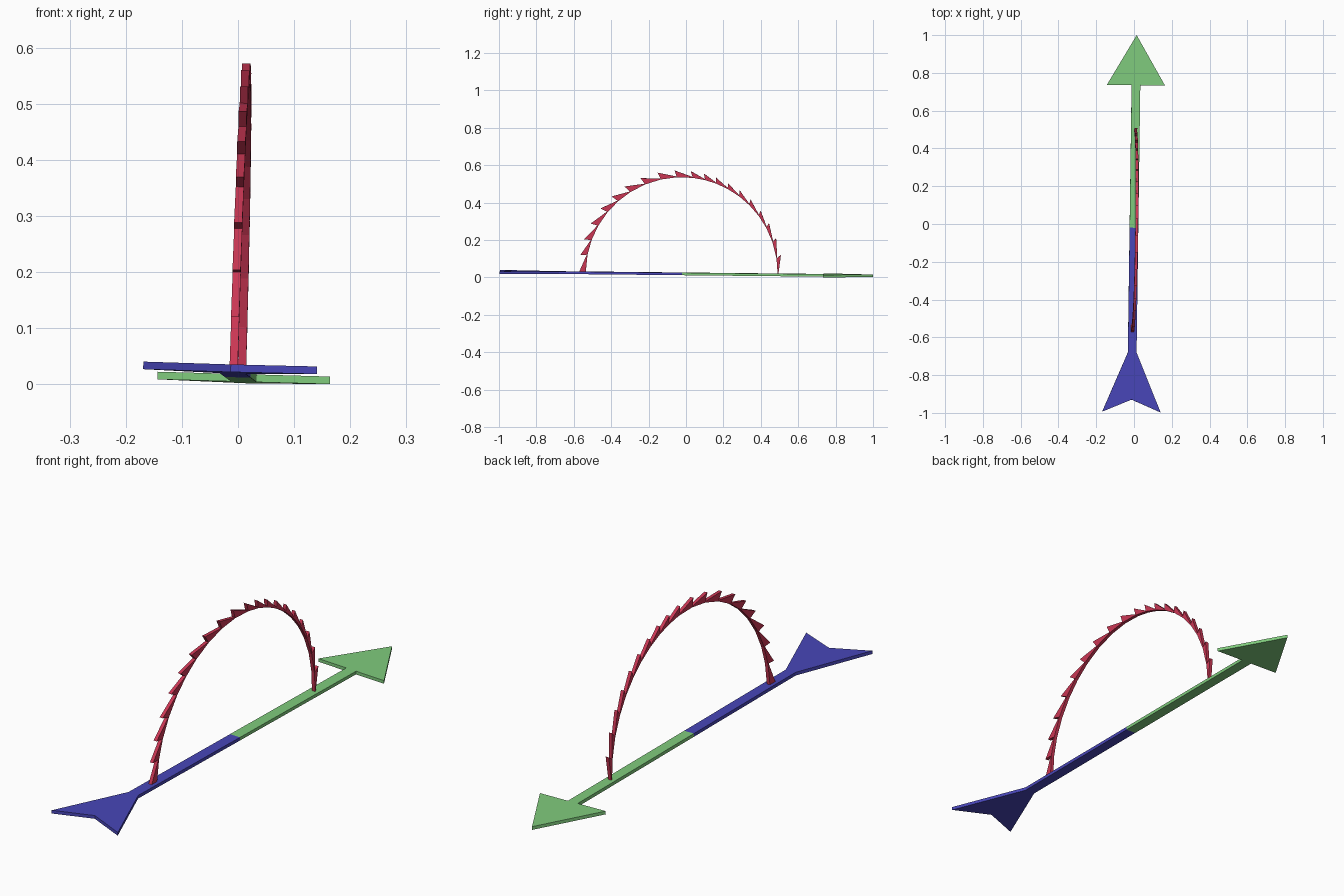
import bpy, bmesh, math
from mathutils import Matrix, Vector

if "Cube" in bpy.data.objects:
    bpy.data.objects.remove(bpy.data.objects["Cube"])

# The whole model leans very slightly, so all parts share one tilted frame
Y = Vector((0.014, 1, -0.0104)).normalized()
X = Vector((1, -0.014, -0.028))
X = (X - Y * X.dot(Y)).normalized()
Z = X.cross(Y)
FRAME = Matrix((X, Y, Z)).transposed().to_4x4()
FRAME.translation = (0, 0, 0.0193)


def material(name, rgb):
    m = bpy.data.materials.new(name)
    m.diffuse_color = (*rgb, 1)
    m.use_nodes = True
    m.node_tree.nodes["Principled BSDF"].inputs["Base Color"].default_value = m.diffuse_color
    return m


def prisms(name, outlines, depth, mat):
    """Extrude each outline (3D points) by +-depth/2 into one object."""
    bm = bmesh.new()
    half = Vector(depth) / 2
    for pts in outlines:
        face = bm.faces.new([bm.verts.new(Vector(p) - half) for p in pts])
        ext = bmesh.ops.extrude_face_region(bm, geom=[face], use_keep_orig=True)
        moved = [v for v in ext["geom"] if isinstance(v, bmesh.types.BMVert)]
        bmesh.ops.translate(bm, verts=moved, vec=Vector(depth))
    bmesh.ops.recalc_face_normals(bm, faces=bm.faces)
    bm.transform(FRAME)
    mesh = bpy.data.meshes.new(name)
    bm.to_mesh(mesh)
    bm.free()
    mesh.materials.append(mat)
    bpy.context.collection.objects.link(bpy.data.objects.new(name, mesh))


def flat(points):
    return [(x, y, 0) for x, y in points]


green = material("light_green", (0.216, 0.60, 0.205))
blue = material("deep_blue", (0.065, 0.061, 0.479))
red = material("crimson", (0.60, 0.038, 0.09))

THICK = (0, 0, 0.0135)
W = 0.023        # shaft half width
SPLIT = -0.02    # where the colours meet

# Arrow front half: shaft and triangular head
prisms("arrow_shaft_front", [flat([(-W, SPLIT), (W, SPLIT), (W, 0.735), (-W, 0.735)])], THICK, green)
prisms("arrow_head", [flat([(-0.154, 0.735), (0.154, 0.735), (0, 1.0)])], THICK, green)

# Arrow rear half: shaft and notched tail, tail made of two mirrored fins
prisms("arrow_shaft_rear", [flat([(-W, -0.68), (W, -0.68), (W, SPLIT), (-W, SPLIT)])], THICK, blue)
prisms("arrow_tail", [flat([(0, -0.68), (s * W, -0.68), (s * 0.155, -0.996), (0, -0.93)])
                      for s in (-1, 1)], THICK, blue)

# Saw-toothed arch: every tooth is tall at its start and tapers onto the band
R, BAND = 0.513, 0.004
TIPS = [0, 9.5, 18.5, 28, 38, 47, 56, 66, 76, 85.5, 94.5, 102, 109, 116.5,
        124.5, 132.5, 141, 149.5, 159, 169]


def arc(deg, r):
    a = math.radians(deg)
    return (0, -0.023 - r * math.cos(a), 0.004 + r * math.sin(a))


def lean(i):
    return 0 if i == 0 else 1.0 if TIPS[i] < 90 else 1.6


def height(deg):
    return 0.036 + 0.006 * math.sin(math.radians(deg * 2)) - 0.008 * max(0, deg - 90) / 90


teeth = []
for i, tip in enumerate(TIPS):
    a = tip + lean(i)
    b = TIPS[i + 1] + lean(i + 1) if i + 1 < len(TIPS) else 180
    teeth.append([arc(a, R), arc(b, R), arc(b, R + BAND), arc(tip, R + height(tip))])
prisms("toothed_arch", teeth, (0.0145, 0, 0), red)
